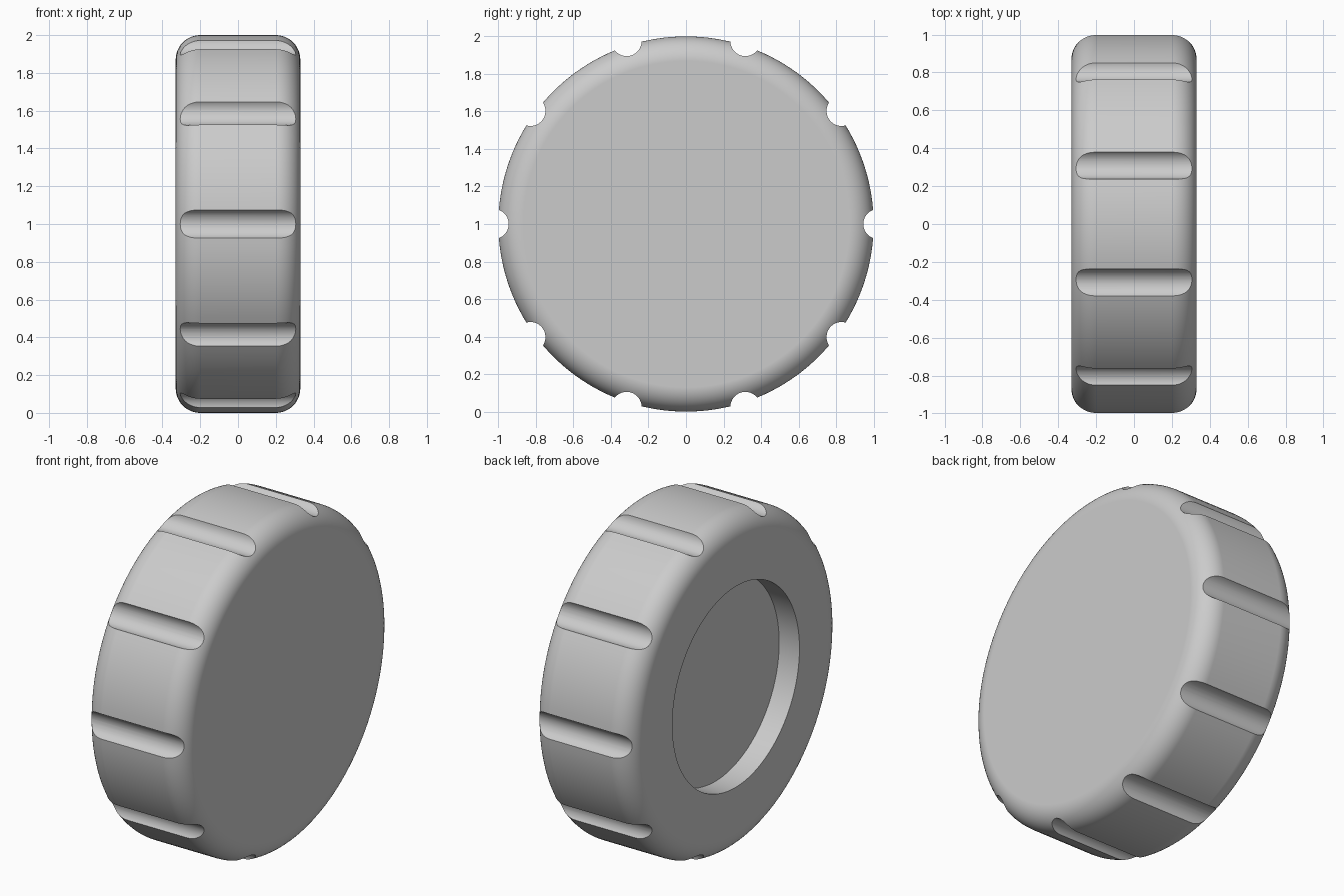
import bpy, bmesh
from math import pi, cos, sin
from mathutils import Matrix, Vector

RADIUS, HALF_WIDTH, FILLET = 1.0, 0.33, 0.13
RECESS_RADIUS, RECESS_DEPTH = 0.60, 0.134
GROOVES, GROOVE_RADIUS, GROOVE_OFFSET = 10, 0.08, 1.025
SEGMENTS, FILLET_STEPS = 160, 12
CENTRE = Vector((0, 0, RADIUS))

old = bpy.data.objects.get("Cube")
if old:
    bpy.data.objects.remove(old, do_unlink=True)


def add_object(name, bm):
    mesh = bpy.data.meshes.new(name)
    bm.to_mesh(mesh)
    bm.free()
    obj = bpy.data.objects.new(name, mesh)
    bpy.context.collection.objects.link(obj)
    return obj


def fillet(side):
    """Quarter round from the rim to the flat face on the given side, as (x, radius)."""
    angles = [i / FILLET_STEPS * pi / 2 for i in range(FILLET_STEPS + 1)]
    return [(side * (HALF_WIDTH - FILLET + FILLET * sin(a)),
             RADIUS - FILLET + FILLET * cos(a)) for a in angles]


# Wheel body: rounded disc turned about the x axis, recessed on the -x face
profile = [(RECESS_DEPTH - HALF_WIDTH, RECESS_RADIUS), (-HALF_WIDTH, RECESS_RADIUS)]
profile += fillet(-1)[::-1] + fillet(1)
bm = bmesh.new()
verts = [bm.verts.new((x, 0, RADIUS + r)) for x, r in profile]
edges = [bm.edges.new(pair) for pair in zip(verts, verts[1:])]
bmesh.ops.spin(bm, geom=verts + edges, cent=CENTRE, axis=(1, 0, 0),
               angle=2 * pi, steps=SEGMENTS, use_duplicate=False)
bmesh.ops.remove_doubles(bm, verts=bm.verts, dist=1e-4)

# Outer flat face and recess floor
bmesh.ops.holes_fill(bm, edges=[e for e in bm.edges if e.is_boundary], sides=0)
bmesh.ops.recalc_face_normals(bm, faces=bm.faces)
body = add_object("knob_body", bm)

# Grip grooves: evenly spaced rods running across the rim
bm = bmesh.new()
for i in range(GROOVES):
    place = (Matrix.Translation(CENTRE)
             @ Matrix.Rotation(2 * pi * i / GROOVES, 4, 'X')
             @ Matrix.Translation((0, GROOVE_OFFSET, 0))
             @ Matrix.Rotation(pi / 2, 4, 'Y'))
    bmesh.ops.create_cone(bm, cap_ends=True, segments=48, radius1=GROOVE_RADIUS,
                          radius2=GROOVE_RADIUS, depth=1, matrix=place)
cutter = add_object("groove_cutter", bm)
cutter.hide_render = True

bpy.ops.object.select_all(action='DESELECT')
body.select_set(True)
bpy.context.view_layer.objects.active = body
cut = body.modifiers.new("Grip grooves", 'BOOLEAN')
cut.operation = 'DIFFERENCE'
cut.solver = 'EXACT'
cut.object = cutter
bpy.ops.object.modifier_apply(modifier=cut.name)
bpy.data.objects.remove(cutter, do_unlink=True)

# Smooth surfaces with crisp groove and recess edges
bpy.ops.object.shade_smooth_by_angle(angle=pi / 6)
normals = body.modifiers.new("Clean flats", 'WEIGHTED_NORMAL')
normals.keep_sharp = True
